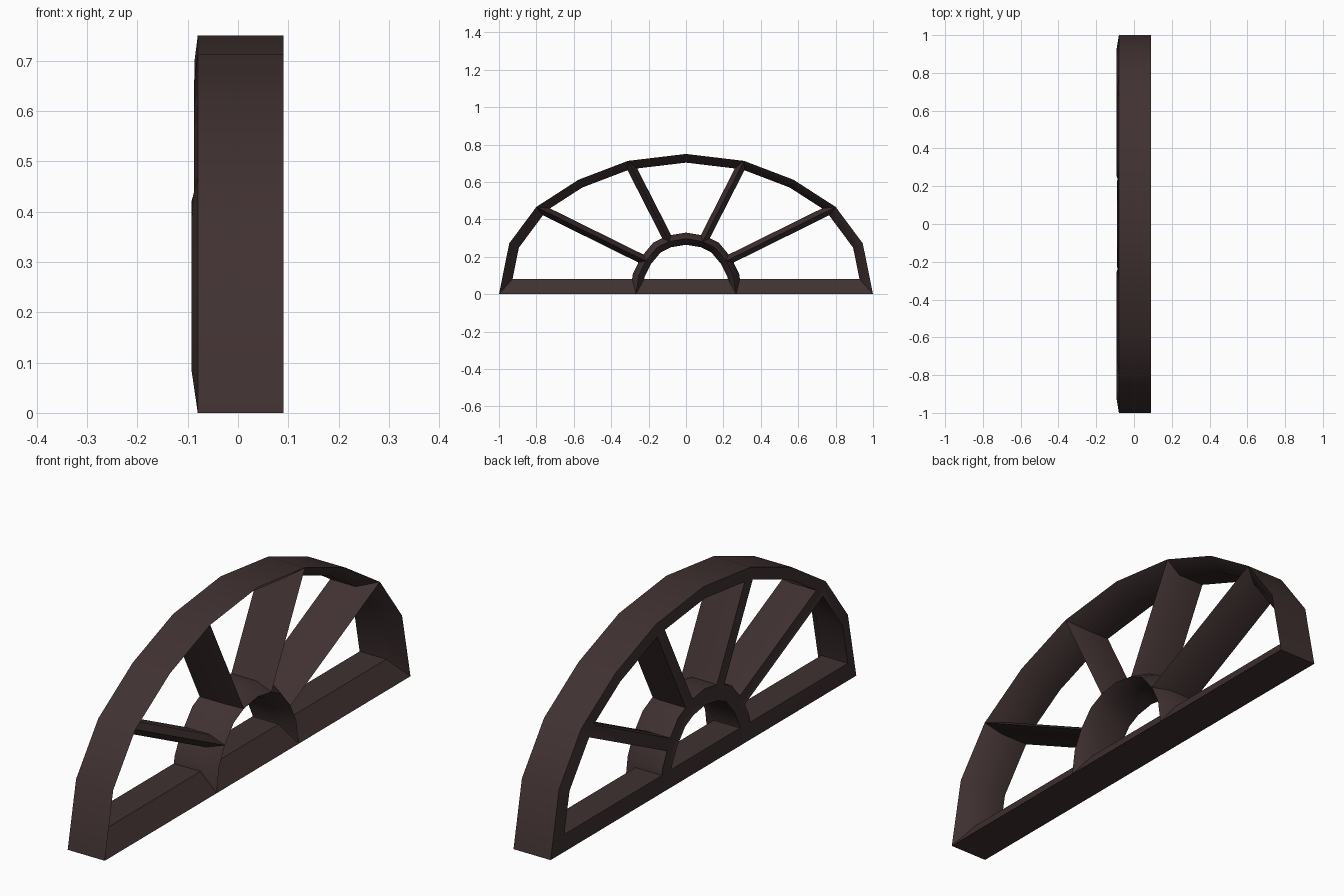
import bpy, bmesh, math
from mathutils import Vector, Matrix

if "Cube" in bpy.data.objects:
    bpy.data.objects.remove(bpy.data.objects["Cube"])

FRONT, RECESS, BACK = 0.09, 0.03, -0.08   # ridge x, recessed pane edge x, back ridge x

mat = bpy.data.materials.new("dark_brown_wood")
mat.diffuse_color = (0.052, 0.031, 0.031, 1)
mat.use_nodes = True
mat.node_tree.nodes["Principled BSDF"].inputs["Base Color"].default_value = mat.diffuse_color

# Half outlines (y, z) from right base to crown: outer arch and hub arch
OUTER = [(1, 0), (.945, .272), (.80, .467), (.575, .612), (.31, .713), (0, .75)]
HUB = [(.268, 0), (.253, .10), (.215, .178), (.155, .25), (.09, .282), (0, .297)]


def inset(pts, dist):
    """Offset each edge of a counter-clockwise polygon inward by its own distance."""
    n = len(pts)
    lines = []
    for i in range(n):
        p, q = Vector(pts[i]), Vector(pts[(i + 1) % n])
        d = (q - p).normalized()
        nrm = Vector((-d.y, d.x))
        lines.append((nrm, nrm.dot(p) + dist[i]))
    out = []
    for i in range(n):
        (a, c), (b, e) = lines[i - 1], lines[i]
        det = a.x * b.y - a.y * b.x
        if abs(det) < 1e-4:
            out.append(Vector(pts[i]) + b * dist[i])
        else:
            out.append(Vector(((c * b.y - e * a.y) / det, (a.x * e - b.x * c) / det)))
    return out


def pane(bm, pts, dist, rim, back):
    """Frame around one opening: sloped front, inner wall, back, and outer wall on rim edges."""
    ins = inset(pts, dist)
    loops = [[bm.verts.new((x, p[0], p[1])) for p in ring] for x, ring in
             ((FRONT, pts), (RECESS, ins), (back, ins), (BACK, pts))]
    n = len(pts)
    for i in range(n):
        j = (i + 1) % n
        for k in range(4):
            if k == 3 and i not in rim:
                continue
            a, b = loops[k], loops[(k + 1) % 4]
            bm.faces.new((a[i], a[j], b[j], b[i]))


def flip(pts):
    return [(-y, z) for y, z in reversed(pts)]


def build(name, panes):
    bm = bmesh.new()
    for p in panes:
        pane(bm, *p)
    bmesh.ops.remove_doubles(bm, verts=bm.verts, dist=0.0005)
    bmesh.ops.recalc_face_normals(bm, faces=bm.faces)
    me = bpy.data.meshes.new(name)
    bm.to_mesh(me)
    bm.free()
    ob = bpy.data.objects.new(name, me)
    bpy.context.collection.objects.link(ob)
    me.materials.append(mat)
    bpy.context.view_layer.objects.active = ob
    ob.select_set(True)
    bpy.ops.object.shade_smooth_by_angle(angle=math.radians(48))
    ob.select_set(False)


# Arch bar, spoke, hub and rail half-widths
A, S, H, R = 0.046, 0.025, 0.032, 0.082

# Low, middle and crown openings, then the half-round opening under the hub
low = OUTER[0:3] + HUB[0:3][::-1]
low_d = [.055, .055, S, H, H, R]
mid = OUTER[2:5] + HUB[2:5][::-1]
mid_d = [A, A, S, H, H, S]
top = OUTER[4:6] + flip(OUTER[4:5]) + flip(HUB[4:5]) + [HUB[5], HUB[4]]
top_d = [A, A, S, H, H, S]
arc = HUB + flip(HUB[:5])
arc_d = [H] * 10 + [R]


def mirrored(pts, dist):
    # reversed points: edge i becomes edge n-2-i
    n = len(pts)
    return flip(pts), [dist[(n - 2 - i) % n] for i in range(n)]


def rim_of(pts):
    """Edges lying on the outer arch or on the base."""
    rim = set()
    outer = OUTER + flip(OUTER)
    for i, p in enumerate(pts):
        q = pts[(i + 1) % len(pts)]
        on_arch = p in outer and q in outer and not (p[1] == q[1] == 0)
        spoke = p not in outer or q not in outer
        if (on_arch and not spoke) or (p[1] == 0 and q[1] == 0):
            rim.add(i)
    return rim


panes = []
for pts, dist, back in ((low, low_d, -0.092), (mid, mid_d, -0.087)):
    panes.append((pts, dist, rim_of(pts), back))
    mp, md = mirrored(pts, dist)
    panes.append((mp, md, rim_of(mp), back))
panes.append((top, top_d, rim_of(top), -0.086))
panes.append((arc, arc_d, rim_of(arc), -0.09))

build("arched_window_frame", panes)
